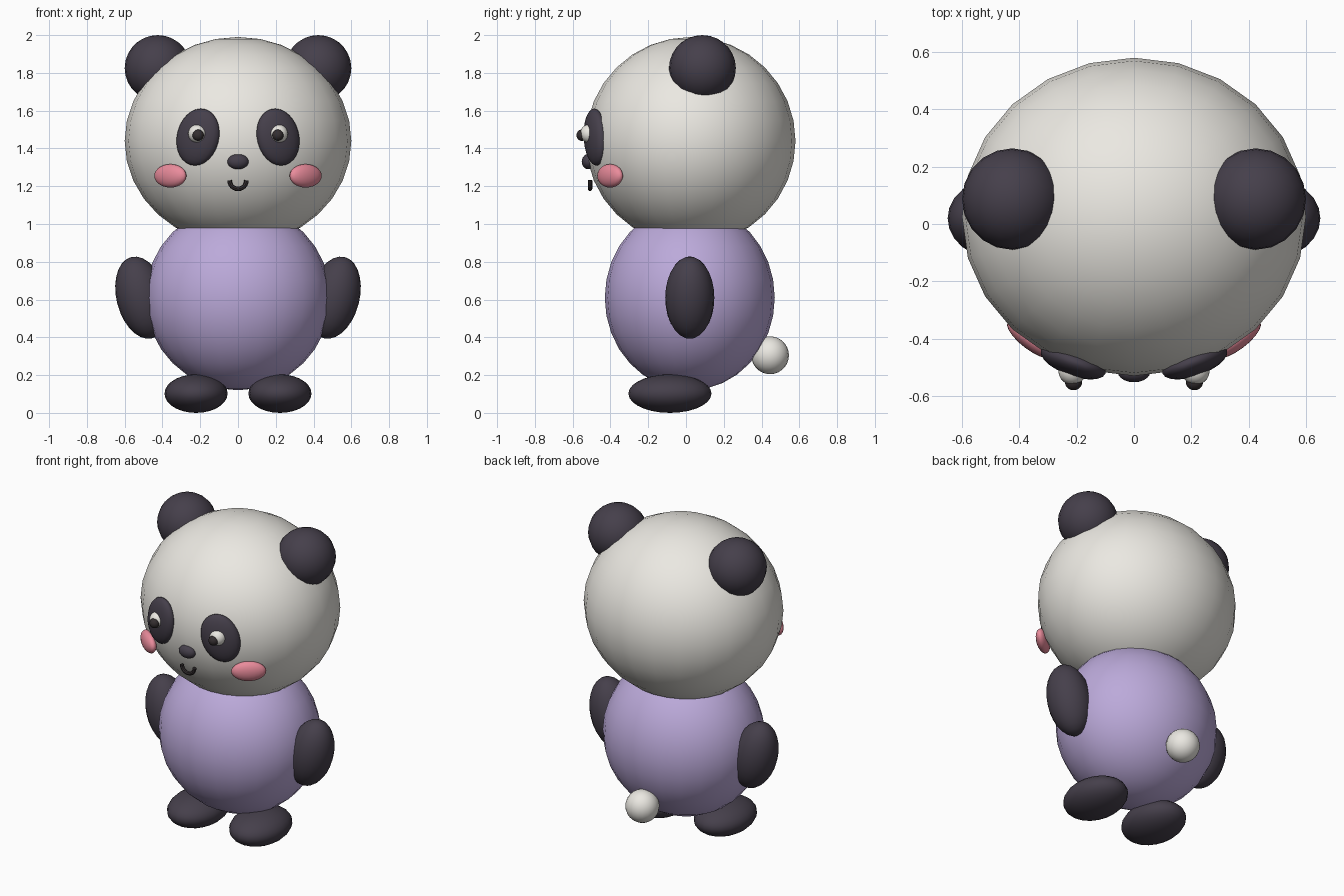
import bpy
import math
from mathutils import Matrix

if "Cube" in bpy.data.objects:
    bpy.data.objects.remove(bpy.data.objects["Cube"])


def material(name, rgb):
    m = bpy.data.materials.new(name)
    m.diffuse_color = (*rgb, 1)
    m.use_nodes = True
    m.node_tree.nodes["Principled BSDF"].inputs["Base Color"].default_value = m.diffuse_color
    return m


WHITE = material("cream", (0.83, 0.81, 0.76))
DARK = material("charcoal", (0.06, 0.05, 0.07))
LILAC = material("lilac", (0.50, 0.40, 0.70))
PINK = material("pink", (0.82, 0.26, 0.33))
BLACK = material("dark_brown", (0.035, 0.028, 0.03))


def ellipsoid(name, loc, radii, mat, segs=(20, 14), tilt=0, yaw=0):
    """Smooth ellipsoid; tilt leans it in the xz plane, yaw turns it about z."""
    bpy.ops.mesh.primitive_uv_sphere_add(segments=segs[0], ring_count=segs[1], radius=1)
    ob = bpy.context.object
    ob.name = name
    ob.data.transform(
        Matrix.Translation(loc)
        @ Matrix.Rotation(math.radians(yaw), 4, 'Z')
        @ Matrix.Rotation(math.radians(tilt), 4, 'Y')
        @ Matrix.Diagonal((*radii, 1)))
    bpy.ops.object.shade_smooth()
    ob.data.materials.append(mat)
    return ob


def pair(name, loc, radii, mat, segs=(20, 14), tilt=0, yaw=0):
    """Mirrored left and right copies of one part."""
    for side, s in (("right", 1), ("left", -1)):
        ellipsoid(f"{name}_{side}", (s * loc[0], loc[1], loc[2]), radii, mat,
                  segs, s * tilt, s * yaw)


# Head, body and tail
ellipsoid("head", (0, 0.025, 1.44), (0.60, 0.555, 0.55), WHITE, (24, 16))
ellipsoid("body", (0, 0.02, 0.61), (0.49, 0.45, 0.49), LILAC, (24, 16))
ellipsoid("tail", (0, 0.445, 0.305), (0.10, 0.10, 0.10), WHITE)

# Ears and limbs
pair("ear", (0.425, 0.087, 1.825), (0.175, 0.177, 0.175), DARK)
pair("arm", (0.51, 0.02, 0.61), (0.133, 0.13, 0.222), DARK, tilt=14.5)
pair("foot", (0.222, -0.085, 0.102), (0.167, 0.22, 0.102), DARK)

# Face
pair("eye_patch", (0.212, -0.48, 1.46), (0.118, 0.05, 0.153), DARK, tilt=-16, yaw=20)
pair("eye", (0.215, -0.512, 1.478), (0.049, 0.049, 0.049), WHITE)
pair("pupil", (0.211, -0.552, 1.47), (0.03, 0.028, 0.03), BLACK)
pair("cheek", (0.358, -0.402, 1.255), (0.103, 0.037, 0.062), PINK, yaw=37)
ellipsoid("nose", (0, -0.517, 1.33), (0.056, 0.035, 0.04), DARK)

# Smile: half-circle tube
curve = bpy.data.curves.new("mouth", 'CURVE')
curve.dimensions = '3D'
curve.bevel_depth = 0.012
curve.bevel_resolution = 2
curve.use_fill_caps = True
steps = 12
spline = curve.splines.new('POLY')
spline.points.add(steps)
for i, p in enumerate(spline.points):
    a = math.pi + math.pi * i / steps
    p.co = (0.045 * math.cos(a), -0.508, 1.231 + 0.045 * math.sin(a), 1)
mouth = bpy.data.objects.new("mouth", curve)
bpy.context.collection.objects.link(mouth)
bpy.ops.object.select_all(action='DESELECT')
mouth.select_set(True)
bpy.context.view_layer.objects.active = mouth
bpy.ops.object.convert(target='MESH')
mouth = bpy.context.object
mouth.name = "mouth"
mouth.data.materials.clear()
mouth.data.materials.append(BLACK)
bpy.ops.object.shade_smooth_by_angle(angle=math.radians(40))
